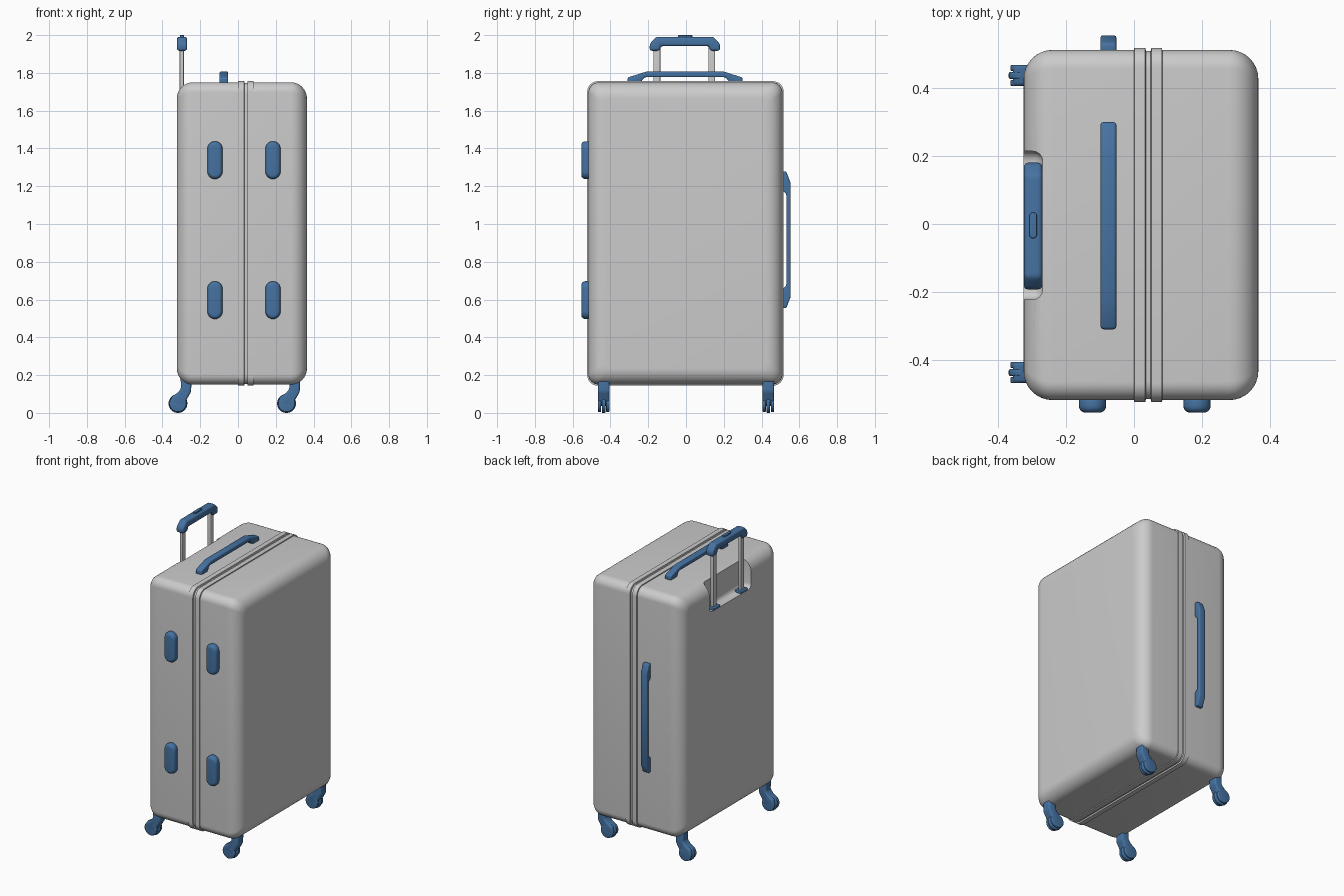
import bpy, bmesh, math
from mathutils import Vector

if "Cube" in bpy.data.objects:
    bpy.data.objects.remove(bpy.data.objects["Cube"])

blue = bpy.data.materials.new("blue_plastic")
blue.diffuse_color = (0.06, 0.17, 0.36, 1)
blue.use_nodes = True
blue.node_tree.nodes["Principled BSDF"].inputs["Base Color"].default_value = blue.diffuse_color


def finish(name, bm, mat=None):
    bmesh.ops.recalc_face_normals(bm, faces=bm.faces)
    me = bpy.data.meshes.new(name)
    bm.to_mesh(me)
    bm.free()
    ob = bpy.data.objects.new(name, me)
    bpy.context.collection.objects.link(ob)
    if mat:
        me.materials.append(mat)
    smooth(ob)
    return ob


def smooth(ob):
    bpy.ops.object.select_all(action='DESELECT')
    ob.select_set(True)
    bpy.context.view_layer.objects.active = ob
    bpy.ops.object.shade_smooth_by_angle(angle=math.radians(32))


def prism(name, pts, place, half, bevel, mat=blue, seg=4):
    """Extrude a 2D outline by +-half; place(u, v, w) maps it into space."""
    bm = bmesh.new()
    n = len(pts)
    a = [bm.verts.new(place(u, v, -half)) for u, v in pts]
    b = [bm.verts.new(place(u, v, half)) for u, v in pts]
    bm.faces.new(a[::-1])
    bm.faces.new(b)
    for i in range(n):
        j = (i + 1) % n
        bm.faces.new((a[i], a[j], b[j], b[i]))
    bmesh.ops.recalc_face_normals(bm, faces=bm.faces)
    if bevel:
        edges = [e for e in bm.edges if e.calc_face_angle(0) > math.radians(25)]
        bmesh.ops.bevel(bm, geom=edges, offset=bevel, segments=seg,
                        profile=0.5, affect='EDGES', clamp_overlap=True)
    return finish(name, bm, mat)


def box(name, lo, hi, bevel, mat=None):
    pts = [(lo[0], lo[1]), (hi[0], lo[1]), (hi[0], hi[1]), (lo[0], hi[1])]
    mid, half = (lo[2] + hi[2]) / 2, (hi[2] - lo[2]) / 2
    return prism(name, pts, lambda u, v, w: Vector((u, v, mid + w)), half, bevel, mat)


def stadium(rx, rz, n=12):
    pts = []
    for s, start in ((1, 0), (-1, math.pi)):
        for i in range(n + 1):
            a = start + math.pi * i / n
            pts.append((rx * math.cos(a), s * (rz - rx) + rx * math.sin(a)))
    return pts


# Shell: rounded rectangles lofted along x, with a double ridge at the seam
X0, X1, R = -0.324, 0.365, 0.085
arc = [math.pi / 2 * i / 8 for i in range(9)]
profile = [(X0 + R - R * math.cos(a), R - R * math.sin(a)) for a in arc]
profile += [(0, 0), (0.001, -0.006), (0.033, -0.006), (0.035, 0.003), (0.049, 0.003),
            (0.051, -0.006), (0.082, -0.006), (0.083, 0)]
profile += [(X1 - R + R * math.sin(a), R - R * math.cos(a)) for a in arc]

bm = bmesh.new()
rings = []
for x, d in profile:
    hy, hz, r = 0.514 - d, 0.80 - d, 0.055 - 0.3 * d
    ring = []
    for k, (sy, sz) in enumerate(((1, 1), (-1, 1), (-1, -1), (1, -1))):
        for i in range(9):
            a = math.pi / 2 * (k + i / 8)
            ring.append(bm.verts.new((x, -0.003 + sy * (hy - r) + r * math.cos(a),
                                      0.95 + sz * (hz - r) + r * math.sin(a))))
    rings.append(ring)
for p, q in zip(rings, rings[1:]):
    for i in range(len(p)):
        j = (i + 1) % len(p)
        bm.faces.new((p[i], p[j], q[j], q[i]))
bm.faces.new(rings[0])
bm.faces.new(rings[-1])
shell = finish("shell", bm)

# Recess for the pull handle
cutter = box("recess_cutter", (-0.42, -0.222, 1.56), (-0.268, 0.214, 1.9), 0.03)
cutter.hide_render = True
cut = shell.modifiers.new("recess", 'BOOLEAN')
cut.operation, cut.object, cut.solver = 'DIFFERENCE', cutter, 'EXACT'
bpy.context.view_layer.objects.active = shell
bpy.ops.object.modifier_apply(modifier=cut.name)
bpy.data.objects.remove(cutter)
smooth(shell)

# Telescopic pull handle
for side, y in (("left", 0.136), ("right", -0.154)):
    box(f"pole_{side}", (-0.309, y - 0.018, 1.55), (-0.287, y + 0.018, 1.95), 0.005)
    box(f"pole_socket_{side}", (-0.322, y - 0.036, 1.55), (-0.274, y + 0.036, 1.575), 0.005, blue)
grip = [(-0.186, 1.917), (-0.135, 1.917), (-0.125, 1.943), (0.125, 1.943), (0.135, 1.917),
        (0.186, 1.917), (0.186, 1.955), (0.15, 1.991), (-0.15, 1.991), (-0.186, 1.955)]
prism("pull_grip", grip, lambda u, v, w: Vector((-0.296 + w, u - 0.006, v)), 0.027, 0.013)
prism("grip_button", stadium(0.011, 0.038),
      lambda u, v, w: Vector((-0.296 + u, -0.004 + v, 1.99 + w)), 0.01, 0.003)


# Carry handles on the top and on the side
def strap(half, slope, h, t, foot):
    right = [(half - foot, -0.01), (half, -0.01), (half, h * 0.45), (half - slope, h)]
    inner = (half - foot - 0.03, h - t)
    return ([inner] + right + [(-u, v) for u, v in right[::-1]] + [(-inner[0], inner[1])])


prism("top_handle", strap(0.304, 0.1, 0.057, 0.03, 0.06),
      lambda u, v, w: Vector((-0.075 + w, u - 0.005, 1.75 + v)), 0.023, 0.008)
prism("side_handle", strap(0.362, 0.06, 0.043, 0.023, 0.09),
      lambda u, v, w: Vector((-0.075 + w, 0.511 + v, 0.916 + u)), 0.023, 0.007)

# Four stand-off feet on the front
for i, x in enumerate((-0.122, 0.185)):
    for j, z in enumerate((0.597, 1.338)):
        prism(f"foot_{i}{j}", stadium(0.04, 0.1),
              lambda u, v, w: Vector((x + u, -0.528 + w, z + v)), 0.026, 0.02, seg=5)

# Casters: fork plus a centre wheel and two side wheels
fork = [(-0.304, 0.2), (-0.246, 0.2), (-0.248, 0.112), (-0.272, 0.07), (-0.285, 0.04),
        (-0.318, 0.035), (-0.355, 0.05), (-0.355, 0.083), (-0.32, 0.106), (-0.302, 0.128)]
circle = [(math.cos(math.tau * i / 32), math.sin(math.tau * i / 32)) for i in range(32)]
for i, dx in enumerate((0, 0.575)):
    for j, y in enumerate((-0.436, 0.436)):
        prism(f"caster_fork_{i}{j}", fork,
              lambda u, v, w: Vector((u + dx, y + w, v)), 0.031, 0.011)
        for k, (dy, r, hw) in enumerate(((-0.022, 0.045, 0.009), (0, 0.05, 0.010),
                                         (0.022, 0.045, 0.009))):
            prism(f"wheel_{i}{j}{k}", [(r * c, r * s) for c, s in circle],
                  lambda u, v, w: Vector((-0.318 + dx + u, y + dy + w, 0.05 + v)), hw, 0.005, seg=3)
